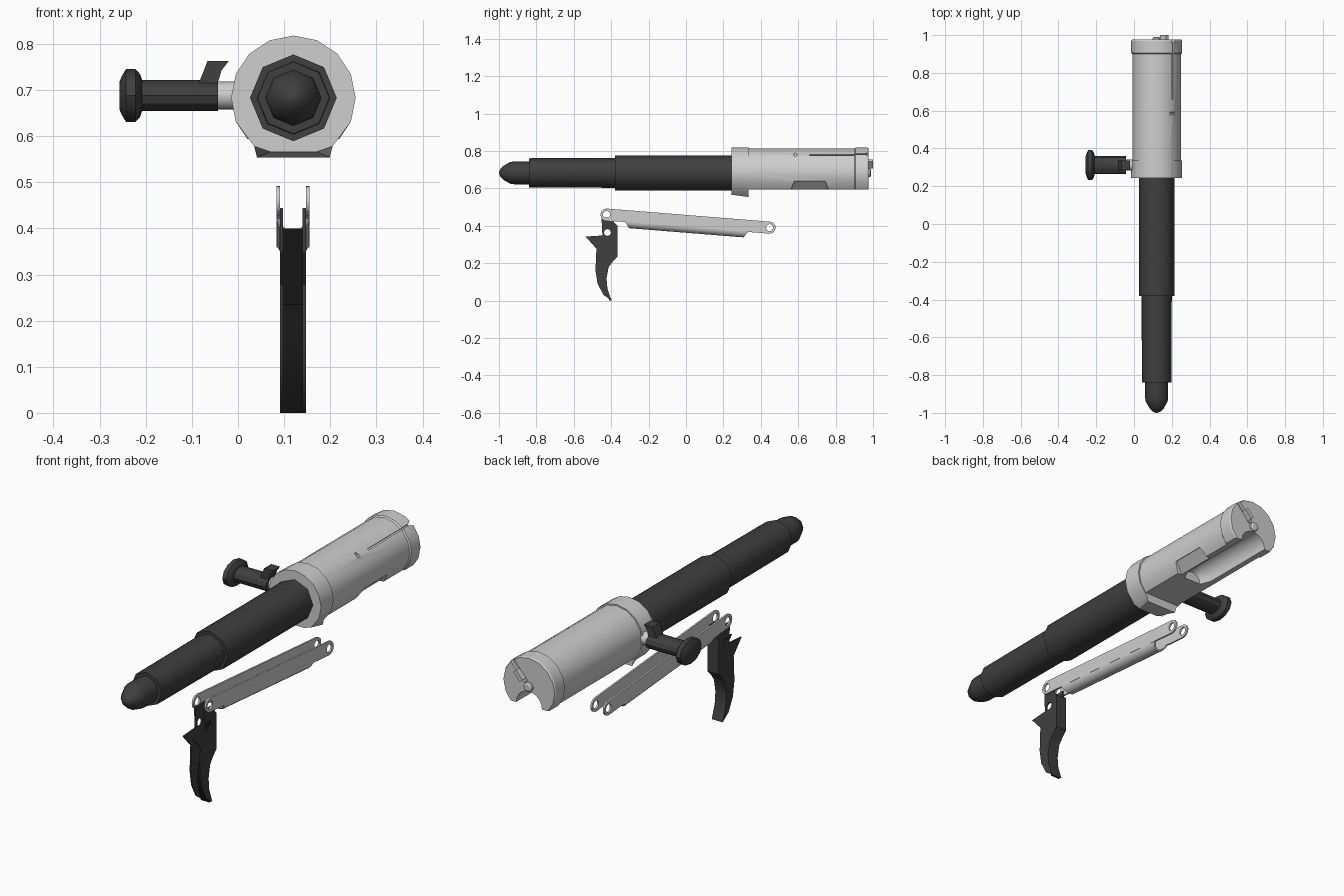
import bpy, bmesh, math
from mathutils import Vector, Matrix

if "Cube" in bpy.data.objects:
    bpy.data.objects.remove(bpy.data.objects["Cube"])

CX, CZ = 0.12, 0.683          # bolt axis


def material(name, v):
    m = bpy.data.materials.new(name)
    m.diffuse_color = (v, v, v, 1)
    m.use_nodes = True
    m.node_tree.nodes["Principled BSDF"].inputs["Base Color"].default_value = m.diffuse_color
    return m


LIGHT = material("light_steel", 0.62)
DARK = material("dark_steel", 0.05)
BLACK = material("black_inside", 0.008)


def loft(name, rings, mat, angle=30):
    """Closed skin over equal-length rings, with end caps."""
    bm = bmesh.new()
    vs = [[bm.verts.new(p) for p in r] for r in rings]
    n = len(rings[0])
    for a, b in zip(vs, vs[1:]):
        for i in range(n):
            j = (i + 1) % n
            bm.faces.new((a[i], a[j], b[j], b[i]))
    bm.faces.new(vs[0])
    bm.faces.new(vs[-1])
    bmesh.ops.recalc_face_normals(bm, faces=bm.faces[:])
    me = bpy.data.meshes.new(name)
    bm.to_mesh(me)
    bm.free()
    ob = bpy.data.objects.new(name, me)
    bpy.context.collection.objects.link(ob)
    me.materials.append(mat)
    smooth(ob, angle)
    return ob


def select(ob):
    bpy.ops.object.select_all(action='DESELECT')
    ob.select_set(True)
    bpy.context.view_layer.objects.active = ob


def smooth(ob, angle):
    select(ob)
    bpy.ops.object.shade_smooth_by_angle(angle=math.radians(angle))


def lathe(name, profile, mat, sides=16, axis='Y', centre=(CX, 0, CZ), sy=1, angle=30):
    """Profile of (position along axis, radius)."""
    rings = []
    for t, r in profile:
        ring = []
        for i in range(sides):
            a = 2 * math.pi * i / sides
            u, w = r * math.sin(a), r * math.cos(a)
            p = (u, t, w) if axis == 'Y' else (t, u * sy, w)
            ring.append(Vector(centre) + Vector(p))
        rings.append(ring)
    return loft(name, rings, mat, angle)


def plate(name, outline, x0, x1, mat):
    """Outline in (y, z) extruded along x."""
    return loft(name, [[(x, y, z) for y, z in outline] for x in (x0, x1)], mat)


def box(name, centre, size, tilt=0, mat=LIGHT):
    x, y, z = (s / 2 for s in size)
    rot = Matrix.Rotation(tilt, 3, 'Y')
    c = [(-x, -z), (x, -z), (x, z), (-x, z)]
    return loft(name, [[Vector(centre) + rot @ Vector((a, s, b)) for a, b in c]
                       for s in (-y, y)], mat)


def cut(ob, *cutters):
    select(ob)
    for c in cutters:
        m = ob.modifiers.new("cut", 'BOOLEAN')
        m.operation, m.solver, m.object = 'DIFFERENCE', 'EXACT', c
        bpy.ops.object.modifier_apply(modifier=m.name)
    for c in cutters:
        bpy.data.objects.remove(c)
    smooth(ob, 30)


# Stepped octagonal rod and rounded nose
lathe("bolt_rod", [(-0.84, 0.078), (-0.38, 0.08), (-0.38, 0.094), (0.3, 0.094)],
      DARK, 8, angle=46)
lathe("bolt_nose", [(-1.0, 0.004), (-0.993, 0.02), (-0.975, 0.038), (-0.94, 0.058),
                    (-0.92, 0.061), (-0.82, 0.061)], DARK, 8, angle=46)

# Receiver body with flat underside, loading groove, side relief and slits
body = lathe("receiver_body", [(0.3, 0.129), (0.9, 0.129), (0.906, 0.135),
                               (0.97, 0.135), (0.976, 0.131)], LIGHT)
tilt = math.radians(-49)
rad = Vector((math.cos(-tilt), 0, math.sin(-tilt)))
axis = Vector((CX, 0, CZ))
relief = loft("relief_cutter", [
    [(CX + 0.04, y0, 0.56), (CX + 0.2, y0, 0.56), (CX + 0.2, y1, 0.66), (CX + 0.115, y1, 0.637)]
    for y0, y1 in ((0.55, 0.58), (0.77, 0.745))], LIGHT)
cut(body,
    box("underside_cutter", (CX, 0.7, 0.494), (0.5, 1.2, 0.2)),
    lathe("groove_cutter", [(0.55, 0.045), (0.6, 0.066), (1.1, 0.066)], LIGHT, 20,
          centre=(CX, 0, 0.594)),
    relief,
    box("slit_cutter", axis + rad * 0.135 + Vector((0, 0.86, 0)), (0.03, 0.4, 0.008), tilt),
    box("face_slot_cutter", axis + rad * 0.09 + Vector((0, 1.0, 0)), (0.13, 0.08, 0.022), tilt),
    lathe("pin_hole_cutter", [(-0.05, 0.009), (0.05, 0.009)], LIGHT, 8, axis='X',
          centre=(CX + 0.11, 0.585, 0.78)))
lathe("rear_boss", [(0.95, 0.022), (0.985, 0.022), (0.99, 0.014)], LIGHT, 12)
box("rear_catch", axis + rad * 0.062 + Vector((0, 0.975, 0)), (0.05, 0.05, 0.018), tilt)

# Collar with a flat sloping foot
collar = []
for y, w, d in ((0.243, 0.05, 0.117), (0.335, 0.079, 0.129)):
    ring = [(CX + 0.135 * math.sin(a), y, CZ + 0.135 * math.cos(a))
            for a in (math.radians(22.5 * k) for k in range(-5, 6))]
    ring += [(CX + 0.085, y, CZ - 0.105), (CX + w, y, CZ - d),
             (CX - w, y, CZ - d), (CX - 0.085, y, CZ - 0.105)]
    collar.append(ring)
loft("collar", collar, LIGHT)

# Side handle: stem, oval grip, knob and hook
hc = (0, 0.312, 0.688)
lathe("handle_stem", [(-0.06, 0.03), (0.03, 0.03)], LIGHT, 16, 'X', hc)
lathe("handle_grip", [(-0.215, 0.034), (-0.043, 0.034)], DARK, 12, 'X', hc, 1.4, 31)
lathe("handle_knob", [(-0.257, 0.03), (-0.252, 0.042), (-0.243, 0.057), (-0.222, 0.057),
                      (-0.212, 0.046), (-0.208, 0.034)], DARK, 12, 'X', hc, 1.4, 40)
hook = [(-0.085, 0.715), (-0.066, 0.763), (-0.02, 0.763), (-0.036, 0.742), (-0.044, 0.715)]
loft("handle_hook", [[(x, y, z) for x, z in hook] for y in (0.285, 0.337)], DARK)

# Connecting arm: two straps with eyes and a rounded trough beneath
A, B = Vector((-0.425, 0.46)), Vector((0.447, 0.39))
u = (B - A).normalized()
n = Vector((-u.y, u.x))
L = (B - A).length


def along(t, h):
    return A + u * t + n * h


strap = [along(-0.032 * math.sin(a), 0.032 * math.cos(a))
         for a in (math.pi * k / 8 for k in range(9))]
strap += [along(L + 0.032 * math.sin(a), -0.032 * math.cos(a))
          for a in (math.pi * k / 8 for k in range(9))]


def eye_cutter(p, r):
    return lathe("eye_cutter", [(-0.1, r), (0.1, r)], DARK, 16, 'X', (CX, p[0], p[1]))


for side, x0, x1 in (("left", 0.083, 0.091), ("right", 0.147, 0.155)):
    ob = plate("arm_strap_" + side, strap, x0, x1, LIGHT)
    cut(ob, eye_cutter(A, 0.019), eye_cutter(B, 0.019))
arcs = [math.pi * (1 + k / 10) for k in range(11)]
section = [(0.036 * math.cos(a), -0.027 + 0.036 * math.sin(a)) for a in arcs]
section += [(0.029 * math.cos(a), -0.027 + 0.029 * math.sin(a)) for a in reversed(arcs)]
trough = []
for start, sgn in ((0.10, 1), (0.765, -1)):
    ring = []
    for x, h in section:
        p = along(start + sgn * 0.7 * (-0.027 - h), h)
        ring.append((CX - 0.001 + x, p.x, p.y))
    trough.append(ring)
loft("arm_trough", trough, LIGHT)

# Trigger: two profile plates joined by a web along the back
back = [(-0.366, 0.40), (-0.366, 0.235), (-0.392, 0.208), (-0.414, 0.178),
        (-0.425, 0.118), (-0.42, 0.064), (-0.398, 0.0)]
outline = [(-0.452, 0.444), (-0.382, 0.444), (-0.385, 0.42)] + back + [
    (-0.441, 0.03), (-0.473, 0.091), (-0.484, 0.16), (-0.479, 0.278),
    (-0.537, 0.342), (-0.447, 0.348)]
for side, x0, x1 in (("left", 0.091, 0.098), ("right", 0.14, 0.147)):
    ob = plate("trigger_plate_" + side, outline, x0, x1, DARK)
    cut(ob, eye_cutter((-0.42, 0.364), 0.018))
web = plate("trigger_web", back + [(y - 0.012, z) for y, z in reversed(back)],
            0.097, 0.141, DARK)
web.data.materials.append(BLACK)
for f in web.data.polygons:          # inside of the channel
    if f.normal.y < -0.3:
        f.material_index = 1
